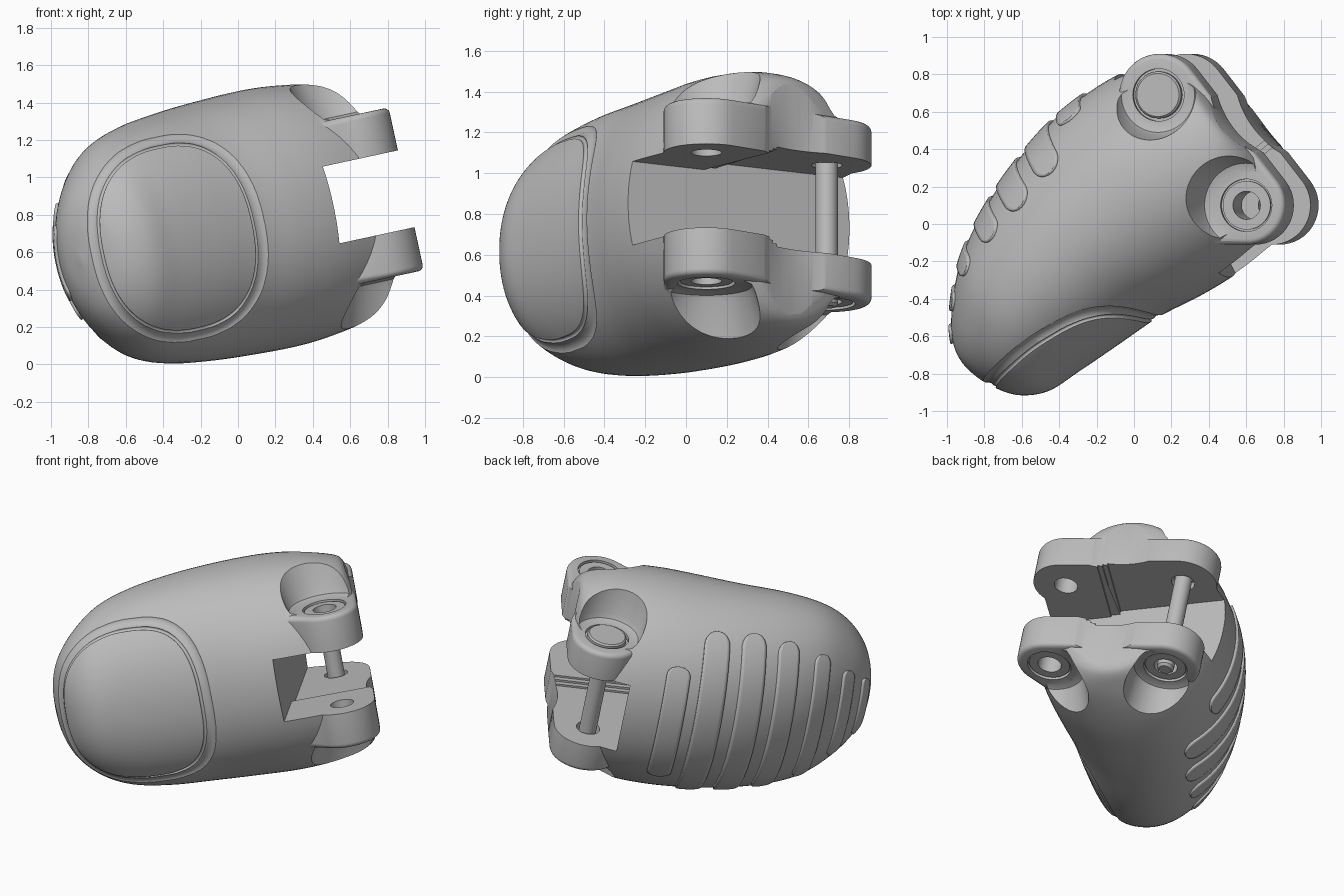
import bpy, bmesh
from math import sin, cos, pi, radians, sqrt
from mathutils import Vector, Matrix
from mathutils.bvhtree import BVHTree

if "Cube" in bpy.data.objects:
    bpy.data.objects.remove(bpy.data.objects["Cube"])

grey = bpy.data.materials.new("plain_grey")
grey.use_nodes = True
grey.diffuse_color = (0.5, 0.5, 0.5, 1)
grey.node_tree.nodes["Principled BSDF"].inputs["Base Color"].default_value = (0.5, 0.5, 0.5, 1)

# The part is built with its hinge axis upright, then tilted into place
TILT = Matrix.Translation((0, 0, 0.745)) @ Matrix.Rotation(radians(-12.2), 4, 'Y')
PIN, BOLT = Vector((0.23, 0.69)), Vector((0.71, 0.10))
INNER, OUTER = 0.21, 0.445      # prong faces, measured from the mid plane


def to_object(name, bm):
    bmesh.ops.recalc_face_normals(bm, faces=bm.faces)
    mesh = bpy.data.meshes.new(name)
    bm.to_mesh(mesh)
    bm.free()
    mesh.materials.append(grey)
    obj = bpy.data.objects.new(name, mesh)
    bpy.context.collection.objects.link(obj)
    return obj


def skin(name, rings, wrap_ring=True, wrap_rows=False, caps=False):
    bm = bmesh.new()
    rows = [[bm.verts.new(p) for p in ring] for ring in rings]
    n, m = len(rows), len(rows[0])
    for i in range(n if wrap_rows else n - 1):
        for j in range(m if wrap_ring else m - 1):
            a, b = rows[i], rows[(i + 1) % n]
            k = (j + 1) % m
            bm.faces.new((a[j], a[k], b[k], b[j]))
    if caps:
        bm.faces.new(rows[0])
        bm.faces.new(rows[-1])
    return to_object(name, bm)


def prism(name, outline, low, high, bevel=0):
    bm = bmesh.new()
    face = bm.faces.new([bm.verts.new((p[0], p[1], low)) for p in outline])
    out = bmesh.ops.extrude_face_region(bm, geom=[face])
    top = [v for v in out["geom"] if isinstance(v, bmesh.types.BMVert)]
    bmesh.ops.translate(bm, verts=top, vec=(0, 0, high - low))
    if bevel:
        rim = [e for e in bm.edges if abs(e.verts[0].co.z - e.verts[1].co.z) < 1e-5]
        bmesh.ops.bevel(bm, geom=rim, offset=bevel, segments=4, profile=0.5, affect='EDGES')
    return to_object(name, bm)


def lathe(name, centre, profile, sides=64):
    """Round part about the hinge direction; profile is (radius, height)."""
    return skin(name, [[(centre.x + r * cos(2 * pi * i / sides),
                         centre.y + r * sin(2 * pi * i / sides), h)
                        for i in range(sides)] for r, h in profile], caps=True)


def combine(obj, tool, op):
    mod = obj.modifiers.new(op, 'BOOLEAN')
    mod.object, mod.operation, mod.solver = tool, op, 'EXACT'
    bpy.context.view_layer.objects.active = obj
    bpy.ops.object.modifier_apply(modifier=mod.name)
    bpy.data.objects.remove(tool)


def circle(c, r, n=48):
    return [(c.x + r * cos(2 * pi * i / n), c.y + r * sin(2 * pi * i / n)) for i in range(n)]


def hull(points):
    pts = sorted(points)
    def half(seq):
        out = []
        for p in seq:
            while len(out) > 1 and ((out[-1][0] - out[-2][0]) * (p[1] - out[-2][1])
                                    <= (out[-1][1] - out[-2][1]) * (p[0] - out[-2][0])):
                out.pop()
            out.append(p)
        return out[:-1]
    return half(pts) + half(pts[::-1])


# Fingertip shell: back edge x, y, front edge x, y, half height
STATIONS = [(-.88, -.79, -.86, -.81, .02), (-.95, -.70, -.76, -.87, .19),
            (-.98, -.58, -.63, -.915, .34), (-.97, -.40, -.48, -.895, .48),
            (-.92, -.18, -.33, -.80, .59), (-.82, .04, -.12, -.66, .65),
            (-.65, .30, .12, -.50, .68), (-.42, .56, .34, -.39, .695),
            (-.18, .74, .52, -.285, .70), (.02, .84, .68, -.165, .685),
            (.20, .88, .80, -.05, .655), (.31, .86, .84, .15, .61), (.38, .81, .85, .23, .53)]


def station(t):
    i = min(int(t), len(STATIONS) - 2)
    f = t - i
    p = [STATIONS[max(0, min(k, len(STATIONS) - 1))] for k in range(i - 1, i + 3)]
    return [0.5 * (2 * b + (c - a) * f + (2 * a - 5 * b + 4 * c - d) * f * f
                   + (3 * b - a - 3 * c + d) * f ** 3) for a, b, c, d in zip(*p)]


def surface(t, angle):
    bx, by, fx, fy, h = station(t)
    c, s = cos(angle), sin(angle)
    c = abs(c) ** 0.96 * (1 if c > 0 else -1)
    s = abs(s) ** 0.96 * (1 if s > 0 else -1)
    back, front = Vector((bx, by, 0)), Vector((fx, fy, 0))
    return (back + front) / 2 + (back - front) / 2 * c + Vector((0, 0, h * s))


last = len(STATIONS) - 1
body = skin("fingertip_shell", [[surface(last * i / 84, 2 * pi * (j + 0.5) / 80) for j in range(80)]
                                for i in range(85)], caps=True)

# Groove and soft lip round the touch pad
tree = BVHTree.FromPolygons([v.co for v in body.data.vertices],
                            [p.vertices[:] for p in body.data.polygons])


def pad_groove(scale, radius, lift):
    path = []
    for i in range(96):
        a = 2 * pi * i / 96
        c, s = cos(a), sin(a)
        x = -0.33 + 0.415 * scale * abs(c) ** 0.85 * (1 if c > 0 else -1)
        z = 0.5 * scale * abs(s) ** 0.85 * (1 if s > 0 else -1)
        hit, normal, _, _ = tree.ray_cast(Vector((x, -3, z)), Vector((0, 1, 0)))
        if hit:
            path.append((hit + normal * lift, normal))
    rings = []
    for i, (p, normal) in enumerate(path):
        along = path[(i + 1) % len(path)][0] - path[i - 1][0]
        side = along.cross(normal).normalized()
        up = side.cross(along).normalized()
        rings.append([p + radius * (side * cos(k * pi / 6) + up * sin(k * pi / 6))
                      for k in range(12)])
    return skin("groove_cutter", rings, wrap_rows=True)


combine(body, pad_groove(1.06, 0.06, 0.046), 'DIFFERENCE')
combine(body, pad_groove(1.0, 0.012, 0.0), 'DIFFERENCE')

# Pockets over the hinge lobes, then the prongs
for sign in (1, -1):
    for centre, r, flare in ((PIN, 0.215, 0.03), (BOLT, 0.24, 0.06)):
        shape = [(r - 0.05, OUTER), (r - 0.015, OUTER + 0.012), (r, OUTER + 0.045),
                 (r + flare, OUTER + 0.25), (r + 1.5 * flare, OUTER + 0.4)]
        combine(body, lathe("pocket_cutter", centre, [(a, sign * b) for a, b in shape]), 'DIFFERENCE')
outline = hull(circle(PIN, 0.22) + circle(BOLT, 0.21) + [(0.5, -0.11)])
combine(body, prism("prong_block", outline, -OUTER, OUTER, 0.03), 'UNION')

# Waist between the two lobes
axis = (BOLT - PIN).normalized()
out = Vector((-axis.y, axis.x))
middle = (PIN + BOLT) / 2
combine(body, lathe("waist_cutter", middle + out * 0.675, [(0.5, -1), (0.5, 1)], 128), 'DIFFERENCE')

# Slot between the prongs, stepping wider on the pin side
root_a, root_b = Vector((0.53, -0.3)), Vector((-0.08, 0.82))
root = root_b - root_a
step = root * 0.3
away = Vector((1.2, 0.6))
slot = [root_a - step, root_a - step + away, root_b + step + away, root_b + step]
combine(body, prism("slot_cutter", slot, -INNER, INNER), 'DIFFERENCE')
for shift, gap in ((0.14, 0.223), (0.11, 0.237), (0.08, 0.25)):
    ledge = middle + axis * shift
    start = root_a + root * ((ledge - root_a).dot(axis) / root.dot(axis))
    wide = [start, start + out, start + out - axis, root_b + step]
    combine(body, prism("pin_slot_cutter", wide, -gap, gap), 'DIFFERENCE')

# Hinge holes with shallow seats
combine(body, lathe("hole_cutter", BOLT, [(0.075, -1), (0.075, 1)]), 'DIFFERENCE')
combine(body, lathe("hole_cutter", PIN, [(0.075, -1), (0.075, 0.3)]), 'DIFFERENCE')
for sign in (1, -1):
    for centre in (PIN, BOLT):
        combine(body, lathe("seat_cutter", centre, [(0.14, sign * (OUTER - 0.025)),
                                                    (0.14, sign * (OUTER + 0.2))]), 'DIFFERENCE')

parts = [body]

# Hinge pin, its cap and the seat rings
parts.append(lathe("hinge_pin", PIN, [(0.04, -0.46), (0.055, -0.445), (0.055, 0.4)]))
parts.append(lathe("pin_cap", PIN, [(0.125, 0.4), (0.125, 0.45), (0.115, 0.46)]))
for name, centre, sign in (("upper_bolt_ring", BOLT, 1), ("lower_bolt_ring", BOLT, -1),
                           ("lower_pin_ring", PIN, -1)):
    section = [(0.075, 0.41), (0.13, 0.41), (0.13, 0.435), (0.075, 0.435)]
    rings = [[(centre.x + r * cos(i * pi / 32), centre.y + r * sin(i * pi / 32), sign * h)
              for r, h in section] for i in range(64)]
    parts.append(skin(name, rings, wrap_rows=True))

# Raised grip ribs across the back: position along the shell, half sweep
RIBS = [(2.0, 34), (3.1, 38), (4.15, 48), (5.15, 55), (5.93, 59), (6.68, 58), (7.4, 35)]
for number, (t, sweep) in enumerate(RIBS, 1):
    width = 0.3 if t < 3 else 0.25
    rows = []
    for i in range(49):
        f = -cos(pi * i / 48)
        end = max(0, (abs(f) - 0.85) / 0.15)
        half = width * max(0.12, sqrt(max(0, 1 - end * end)))
        rows.append([surface(t + half * (j / 4 - 1), f * radians(sweep)) for j in range(9)])
    rib = skin("grip_rib_%d" % number, rows, wrap_ring=False)
    solid = rib.modifiers.new("thickness", 'SOLIDIFY')
    solid.thickness, solid.offset = 0.03, 0
    parts.append(rib)

# Tilt everything and smooth the curved faces
bpy.ops.object.select_all(action='DESELECT')
for obj in parts:
    obj.data.transform(TILT)
    obj.select_set(True)
bpy.context.view_layer.objects.active = body
bpy.ops.object.shade_smooth_by_angle(angle=radians(35))
